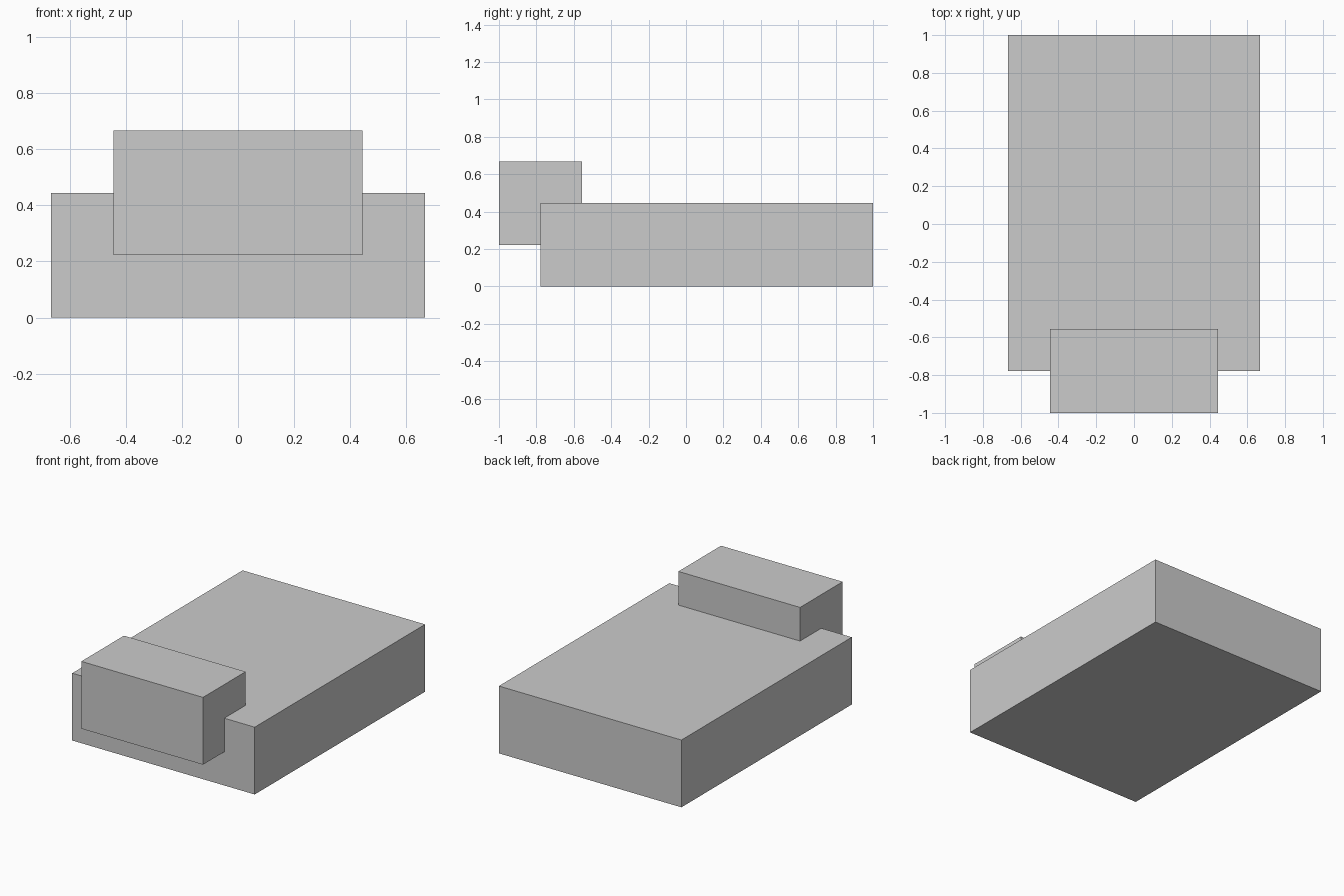
import bpy

# Remove the default cube
old = bpy.data.objects.get("Cube")
if old:
    bpy.data.objects.remove(old, do_unlink=True)

# Plain grey for every part
GREY = (0.6, 0.6, 0.6, 1.0)
grey = bpy.data.materials.new("plain_grey")
grey.use_nodes = True
grey.diffuse_color = GREY
grey.node_tree.nodes["Principled BSDF"].inputs["Base Color"].default_value = GREY

UNIT = 2 / 9  # both boxes sit on this grid


def box(name, center, size):
    """Add a flat-shaded box, given in grid units."""
    bpy.ops.mesh.primitive_cube_add(size=1, location=[c * UNIT for c in center])
    obj = bpy.context.object
    obj.name = name
    obj.scale = [s * UNIT for s in size]
    bpy.ops.object.transform_apply(location=False, rotation=False, scale=True)
    obj.data.materials.append(grey)
    return obj


# Long low body
box("body", (0, 0.5, 1), (6, 8, 2))

# Raised block overlapping the front edge of the body
box("front_block", (0, -3.5, 2), (4, 2, 2))
